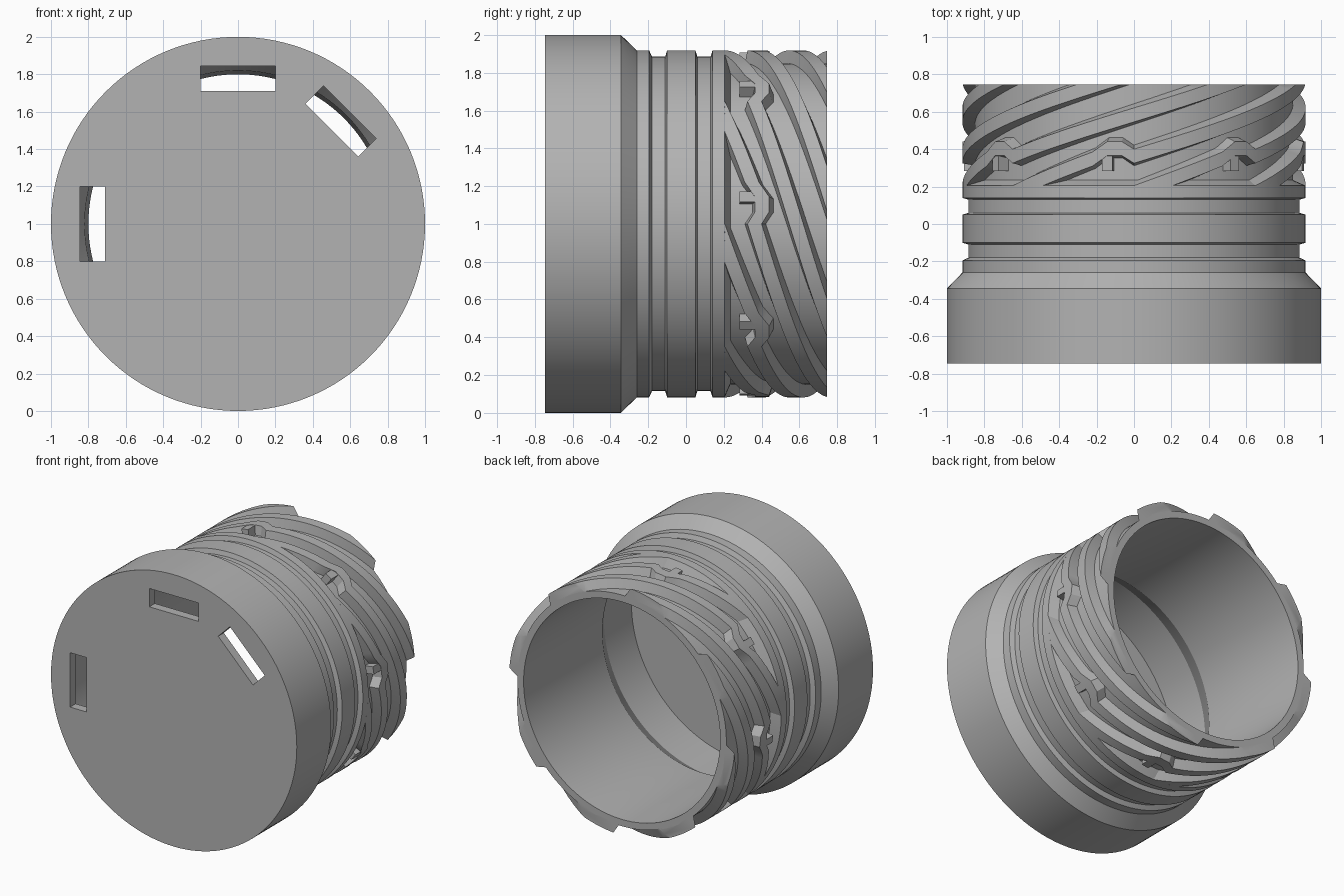
import bpy, bmesh
from math import sin, cos, radians, pi
from mathutils import Matrix, Vector

cube = bpy.data.objects.get("Cube")
if cube:
    bpy.data.objects.remove(cube, do_unlink=True)

gray = bpy.data.materials.new("matte gray")
gray.use_nodes = True
COLOR = (0.45, 0.45, 0.45, 1)
gray.diffuse_color = COLOR
gray.node_tree.nodes["Principled BSDF"].inputs["Base Color"].default_value = COLOR

BACK = 0.745          # open end of the cap
STARTS = 8            # number of thread starts
FIRST = 36            # angle of the first lug, clockwise from the top


def polar(angle, r, y):
    a = radians(angle)
    return Vector((r * sin(a), y, 1 + r * cos(a)))


def make(name, bm):
    bmesh.ops.recalc_face_normals(bm, faces=bm.faces)
    mesh = bpy.data.meshes.new(name)
    bm.to_mesh(mesh)
    bm.free()
    mesh.materials.append(gray)
    obj = bpy.data.objects.new(name, mesh)
    bpy.context.collection.objects.link(obj)
    return obj


def activate(obj):
    bpy.ops.object.select_all(action='DESELECT')
    obj.select_set(True)
    bpy.context.view_layer.objects.active = obj


def smooth(obj):
    activate(obj)
    bpy.ops.object.shade_smooth_by_angle(angle=radians(25))


# Cap shell: turned profile of (y, radius), outside first, then the bore
profile = [(-BACK, 0), (-BACK, 1), (-0.345, 1), (-0.26, 0.918), (-0.195, 0.918),
           (-0.18, 0.885), (-0.11, 0.885), (-0.1, 0.918), (0.05, 0.918),
           (0.06, 0.885), (0.13, 0.885), (0.14, 0.918), (0.205, 0.918),
           (0.235, 0.85), (BACK, 0.85), (BACK, 0.8), (0.2, 0.8),
           (-0.2, 0.82), (-0.36, 0.92), (-0.68, 0.92), (-0.68, 0)]
bm = bmesh.new()
verts = [bm.verts.new(polar(0, r, y)) for y, r in profile]
edges = [bm.edges.new(pair) for pair in zip(verts, verts[1:])]
bmesh.ops.spin(bm, geom=verts + edges, cent=(0, 0, 1), axis=(0, 1, 0),
               angle=2 * pi, steps=128)
bmesh.ops.remove_doubles(bm, verts=bm.verts, dist=0.0005)
shell = make("cap_shell", bm)

# Three slots through the front plate
bm = bmesh.new()
for angle in (0, 45, -90):
    turn = Matrix.Translation((0, 0, 1)) @ Matrix.Rotation(radians(angle), 4, 'Y')
    place = turn @ Matrix.Translation((0, -0.72, 0.7775))
    bmesh.ops.create_cube(bm, size=1, matrix=place @ Matrix.Diagonal((0.4, 0.2, 0.135, 1)))
cutter = make("slot_cutter", bm)
cutter.hide_render = True
cut = shell.modifiers.new("slots", 'BOOLEAN')
cut.operation = 'DIFFERENCE'
cut.solver = 'EXACT'
cut.object = cutter
activate(shell)
bpy.ops.object.modifier_apply(modifier=cut.name)
bpy.data.objects.remove(cutter, do_unlink=True)
smooth(shell)

# Path of a rib's upper edge: (angle from its lug, y), with a jog at the lug
path = [(-50, 0.124), (-5, 0.385), (0, 0.44), (5, 0.44), (9, 0.4), (115, 0.92)]
# Rib cross-section: (y offset, radius)
section = [(-0.09, 0.84), (-0.075, 0.918), (0, 0.918), (0.025, 0.84)]


def path_points():
    points = [path[0]]
    for (a0, y0), (a1, y1) in zip(path, path[1:]):
        n = max(1, round((a1 - a0) / 2.5))
        points += [(a0 + (a1 - a0) * i / n, y0 + (y1 - y0) * i / n)
                   for i in range(1, n + 1)]
    return points


def clip(bm, y, side):
    geom = bm.verts[:] + bm.edges[:] + bm.faces[:]
    bmesh.ops.bisect_plane(bm, geom=geom, plane_co=(0, y, 0),
                           plane_no=(0, side, 0), clear_outer=True)
    bmesh.ops.holes_fill(bm, edges=[e for e in bm.edges if e.is_boundary])


def rib(name, start):
    bm = bmesh.new()
    rings = [[bm.verts.new(polar(start + a, r, y + dy)) for dy, r in section]
             for a, y in path_points()]
    for one, two in zip(rings, rings[1:]):
        for i in range(4):
            j = (i + 1) % 4
            bm.faces.new((one[i], one[j], two[j], two[i]))
    bm.faces.new(rings[0])
    bm.faces.new(rings[-1])
    clip(bm, BACK, 1)
    clip(bm, 0.2, -1)
    smooth(make(name, bm))


def lug(name, angle):
    bm = bmesh.new()
    turn = Matrix.Translation((0, 0, 1)) @ Matrix.Rotation(radians(angle), 4, 'Y')
    place = turn @ Matrix.Translation((0, 0.328, 0.875))
    bmesh.ops.create_cube(bm, size=1, matrix=place @ Matrix.Diagonal((0.055, 0.09, 0.08, 1)))
    make(name, bm)


# Thread ribs and their stop lugs
for k in range(STARTS):
    start = FIRST + k * 360 / STARTS
    rib(f"thread_rib_{k + 1}", start)
    lug(f"stop_lug_{k + 1}", start)
